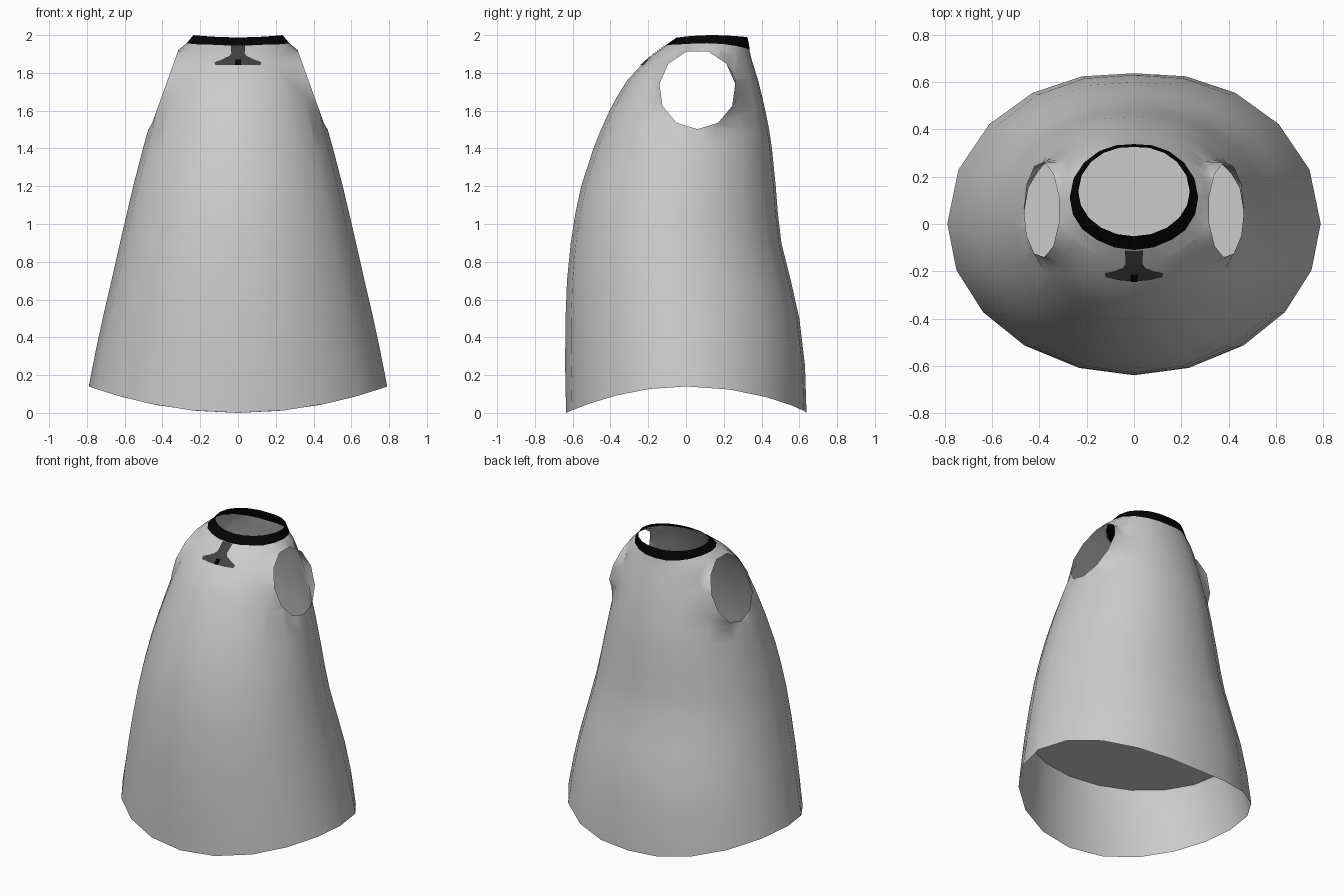
import bpy, bmesh, math
from mathutils import Vector

if "Cube" in bpy.data.objects:
    bpy.data.objects.remove(bpy.data.objects["Cube"])

SEG = 20


def material(name, rgb):
    m = bpy.data.materials.new(name)
    m.diffuse_color = (*rgb, 1)
    m.use_nodes = True
    m.node_tree.nodes["Principled BSDF"].inputs["Base Color"].default_value = m.diffuse_color
    return m


GREY = material("cloth grey", (0.6, 0.6, 0.6))
BLACK = material("collar black", (0.001, 0.001, 0.001))
DARK = material("clasp dark grey", (0.055, 0.055, 0.055))

# Rings: z front, z side, z back, half width, y front, y back
RINGS = [
    (0.00, 0.14, 0.00, 0.79, -0.635, 0.638),
    (0.25, 0.33, 0.25, 0.753, -0.64, 0.63),
    (0.50, 0.52, 0.50, 0.712, -0.638, 0.60),
    (0.70, 0.70, 0.70, 0.67, -0.63, 0.555),
    (0.90, 0.90, 0.90, 0.625, -0.61, 0.505),
    (1.05, 1.05, 1.05, 0.59, -0.587, 0.487),
    (1.20, 1.20, 1.20, 0.555, -0.555, 0.475),
    (1.40, 1.40, 1.40, 0.503, -0.49, 0.455),
    (1.50, 1.50, 1.50, 0.475, -0.45, 0.44),
    (1.60, 1.60, 1.60, 0.447, -0.405, 0.42),
    (1.68, 1.69, 1.68, 0.42, -0.362, 0.402),
    (1.76, 1.78, 1.76, 0.388, -0.312, 0.382),
    (1.84, 1.86, 1.83, 0.355, -0.238, 0.36),
    (1.90, 1.92, 1.88, 0.317, -0.17, 0.345),
    (1.945, 1.96, 1.925, 0.268, -0.11, 0.335),
]
COLLAR = [
    (1.940, 1.957, 1.923, 0.272, -0.116, 0.338),
    (1.986, 2.00, 1.988, 0.236, -0.052, 0.326),
]


def ring_point(ring, a):
    zf, zs, zb, xr, yf, yb = ring
    full = 0.0
    if math.sin(a) > 0.01:  # the back is a little fuller than an ellipse
        full = abs(math.sin(2 * a)) * min(1, xr / 0.79)
        a += math.radians(3.3) * math.sin(2 * a)
    c, s = math.cos(a), math.sin(a)
    z = zs * c * c + (zb if s > 0 else zf) * s * s
    y = (yf + yb) / 2 + (yb - yf) / 2 * s + 0.02 * full
    return Vector((xr * c, y, z))


def loft(bm, rings):
    rows = [[bm.verts.new(ring_point(r, 2 * math.pi * i / SEG)) for i in range(SEG)]
            for r in rings]
    for lo, hi in zip(rows, rows[1:]):
        for i in range(SEG):
            j = (i + 1) % SEG
            bm.faces.new((lo[i], lo[j], hi[j], hi[i]))


def finish(bm, name, mat, smooth=True):
    for f in bm.faces:
        f.smooth = smooth
    me = bpy.data.meshes.new(name)
    bm.to_mesh(me)
    bm.free()
    me.materials.append(mat)
    ob = bpy.data.objects.new(name, me)
    bpy.context.collection.objects.link(ob)
    return ob


def cut_armhole(bm, side, sides=11, cy=0.06, cz=1.712, ry=0.203, rz=0.21):
    """Slice the shell along each polygon side, drop the inside, flatten the rim."""
    pts = [(cy + ry * math.sin(2 * math.pi * k / sides),
            cz - rz * math.cos(2 * math.pi * k / sides)) for k in range(sides)]

    def near(f):
        ys = [v.co.y for v in f.verts]
        zs = [v.co.z for v in f.verts]
        return (f.calc_center_median().x * side > 0.15
                and min(ys) < cy + ry and max(ys) > cy - ry
                and min(zs) < cz + rz and max(zs) > cz - rz)

    inside = [f for f in bm.faces if near(f)]
    for (y0, z0), (y1, z1) in zip(pts, pts[1:] + pts[:1]):
        no = Vector((0, z1 - z0, y0 - y1)).normalized()
        co = Vector((0, y0, z0))
        geom = set(inside)
        for f in inside:
            geom.update(f.verts)
            geom.update(f.edges)
        res = bmesh.ops.bisect_plane(bm, geom=list(geom), dist=1e-5,
                                     plane_co=co, plane_no=no)
        faces = {g for g in res["geom"] if isinstance(g, bmesh.types.BMFace)}
        faces.update(f for f in inside if f.is_valid)
        inside = [f for f in faces if (f.calc_center_median() - co).dot(no) < 0]
    rim = {v for f in inside for v in f.verts}
    bmesh.ops.delete(bm, geom=inside, context='FACES')
    for v in rim:
        if v.is_valid:
            v.co.x = side * (0.467 - (v.co.z - 1.5) * 0.36)


# Garment shell with two armholes
bm = bmesh.new()
loft(bm, RINGS)
for side in (1, -1):
    cut_armhole(bm, side)
bmesh.ops.triangulate(bm, faces=[f for f in bm.faces if len(f.verts) > 4])
finish(bm, "garment_shell", GREY)

# Collar band
bm = bmesh.new()
loft(bm, COLLAR)
finish(bm, "collar_band", BLACK)

# Flat inner panel closing the skirt
bm = bmesh.new()
panel = (0.52, 0.52, 0.52, 0.706, -0.634, 0.594)
bm.faces.new([bm.verts.new(ring_point(panel, 2 * math.pi * i / SEG)) for i in range(SEG)])
finish(bm, "inner_panel", GREY, False)


def front_point(x, z, lift):
    """Point on the front of the shell, lifted slightly off the cloth."""
    for a, b in zip(RINGS, RINGS[1:]):
        if a[0] <= z <= b[0]:
            t = (z - a[0]) / (b[0] - a[0])
            r = [p + (q - p) * t for p, q in zip(a, b)]
            p = ring_point(r, -math.acos(x / r[3]))
            p.z = z + (p.z - z) * 0.5
            return p + Vector((0, -0.7, 0.7)) * lift


def front_plate(name, mat, outline, lift):
    bm = bmesh.new()
    cols = (-1, -0.5, 0, 0.5, 1)
    rows = [[bm.verts.new(front_point(w * c, z, lift)) for c in cols] for z, w in outline]
    for lo, hi in zip(rows, rows[1:]):
        for i in range(4):
            bm.faces.new((lo[i], lo[i + 1], hi[i + 1], hi[i]))
    finish(bm, name, mat, False)


# Flared clasp below the collar, with a small black centre
front_plate("front_clasp", DARK,
            [(1.838, 0.12), (1.852, 0.124), (1.868, 0.085), (1.885, 0.048),
             (1.90, 0.035), (1.944, 0.038)], 0.004)
front_plate("clasp_centre", BLACK, [(1.838, 0.015), (1.866, 0.015)], 0.007)
